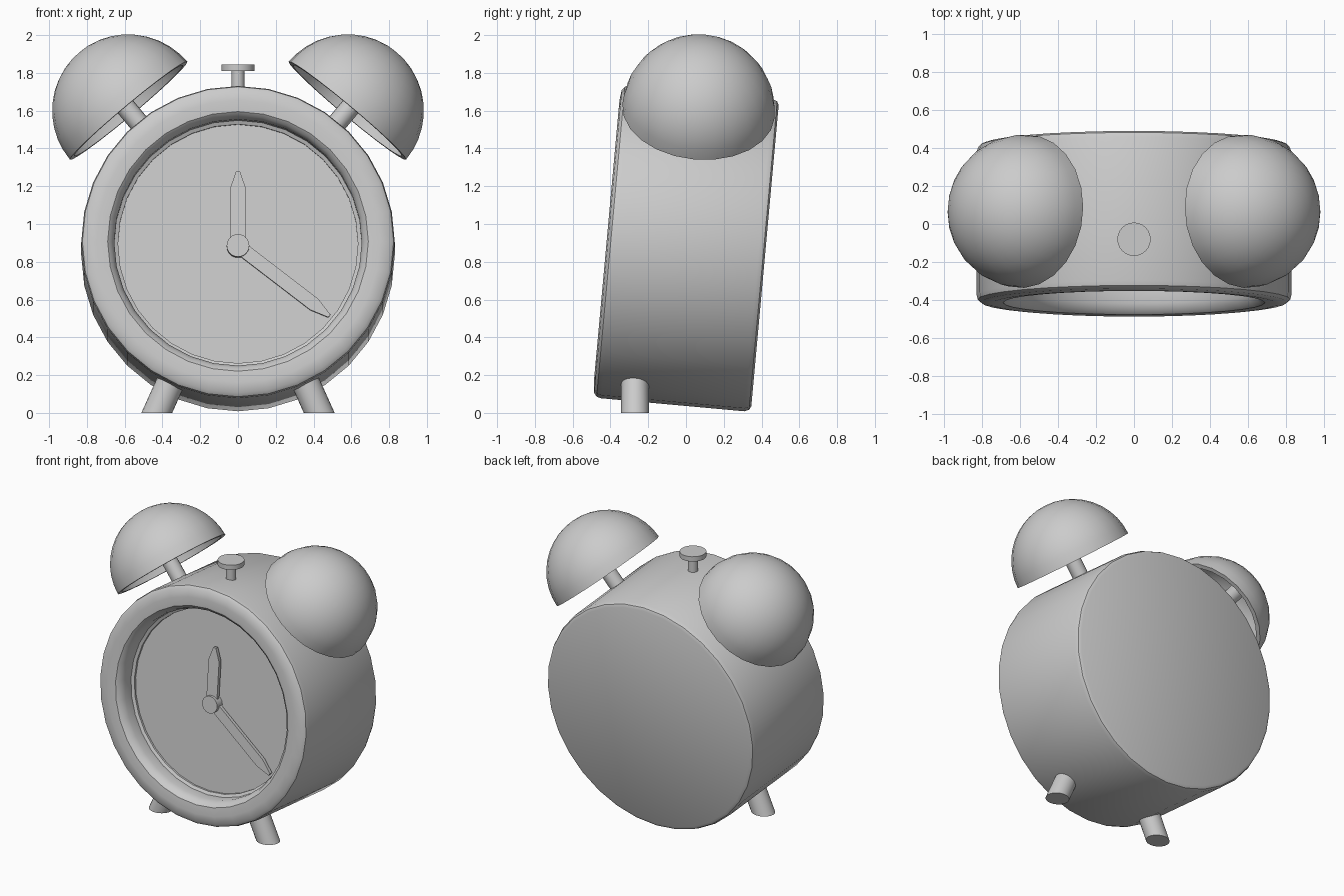
import bpy, bmesh
from math import radians, sin, cos, pi
from mathutils import Matrix, Vector

if "Cube" in bpy.data.objects:
    bpy.data.objects.remove(bpy.data.objects["Cube"])

# The whole case leans back around the x axis
LEAN = Matrix.Translation((0, 0, 0.87)) @ Matrix.Rotation(radians(-5.2), 4, 'X')
FRONT = LEAN @ Matrix.Rotation(radians(90), 4, 'X')   # local z points out of the dial


def finish(name, bm, mat):
    bmesh.ops.remove_doubles(bm, verts=bm.verts, dist=1e-5)
    bmesh.ops.transform(bm, matrix=mat, verts=bm.verts)
    bmesh.ops.recalc_face_normals(bm, faces=bm.faces)
    me = bpy.data.meshes.new(name)
    bm.to_mesh(me)
    bm.free()
    ob = bpy.data.objects.new(name, me)
    bpy.context.collection.objects.link(ob)
    bpy.ops.object.select_all(action='DESELECT')
    ob.select_set(True)
    bpy.context.view_layer.objects.active = ob
    bpy.ops.object.shade_smooth_by_angle(angle=radians(35))
    return ob


def lathe(name, profile, segs, mat):
    """Spin (radius, height) points around z; profile starts and ends on the axis."""
    bm = bmesh.new()
    rings = []
    for r, h in profile:
        if r == 0:
            rings.append([bm.verts.new((0, 0, h))] * segs)
        else:
            rings.append([bm.verts.new((r * cos(2 * pi * i / segs), r * sin(2 * pi * i / segs), h))
                          for i in range(segs)])
    for a, b in zip(rings, rings[1:]):
        for i in range(segs):
            j = (i + 1) % segs
            bm.faces.new(list(dict.fromkeys((a[i], a[j], b[j], b[i]))))
    return finish(name, bm, mat)


def rod(name, r, h0, h1, segs, mat):
    return lathe(name, [(0, h0), (r, h0), (r, h1), (0, h1)], segs, mat)


def hand(name, length, half, tip, h0, h1, angle):
    """Pointed clock hand, turned clockwise from twelve."""
    bm = bmesh.new()
    outline = [(-half, 0), (half, 0), (half, length - tip), (half * 0.25, length),
               (-half * 0.25, length), (-half, length - tip)]
    face = bm.faces.new([bm.verts.new((x, y, h0)) for x, y in outline])
    ext = bmesh.ops.extrude_face_region(bm, geom=[face])
    for v in ext['geom']:
        if isinstance(v, bmesh.types.BMVert):
            v.co.z = h1
    turn = Matrix.Translation((0, -0.013, 0)) @ Matrix.Rotation(radians(-angle), 4, 'Z')
    return finish(name, bm, FRONT @ turn)


# Case: flat back, rounded bezel, recessed dial
lathe("case", [(0, -0.42), (0.80, -0.42), (0.82, -0.41), (0.83, -0.385),
               (0.83, 0.375), (0.824, 0.40), (0.805, 0.415), (0.75, 0.422),
               (0.69, 0.417), (0.67, 0.40), (0.655, 0.36), (0.655, 0.29),
               (0.635, 0.28), (0.635, 0.265), (0, 0.265)], 32, FRONT)

# Hands and hub
hand("hour_hand", 0.395, 0.042, 0.09, 0.28, 0.305, 0)
hand("minute_hand", 0.61, 0.036, 0.10, 0.275, 0.30, 127.6)
rod("hand_hub", 0.06, 0.26, 0.325, 24, FRONT @ Matrix.Translation((0, -0.013, 0)))

# Bells, posts and feet on both sides
R, T = 0.405, 0.03
dome = [(R * sin(a), R * cos(a)) for a in (radians(90 * i / 10) for i in range(11))]
inner = [((R - T) * sin(a), (R - T) * cos(a)) for a in (radians(90 * i / 10) for i in range(10, -1, -1))]
dome[0], inner[-1] = (0, R), (0, R - T)
for side, s in (("left", -1), ("right", 1)):
    at = LEAN @ Matrix.Translation((s * 0.579, 0, 0.733)) @ Matrix.Rotation(s * radians(39.8), 4, 'Y')
    lathe(side + "_bell", dome + inner, 24, at)
    rod(side + "_bell_post", 0.053, -0.17, R - T + 0.01, 16, at)

    # Splayed foot: sheared so its sole sits flat on the ground
    shear = Matrix.Identity(4)
    shear[0][0], shear[0][2] = 1.12, -s * 0.45
    rod(side + "_foot", 0.073, 0, 0.24, 20, Matrix.Translation((s * 0.43, -0.27, 0)) @ shear)

# Stop button on top
lathe("stop_button", [(0, 1.66), (0.034, 1.66), (0.034, 1.81), (0.088, 1.81),
                      (0.088, 1.845), (0, 1.845)], 24, Matrix.Translation((0, -0.08, 0)))
